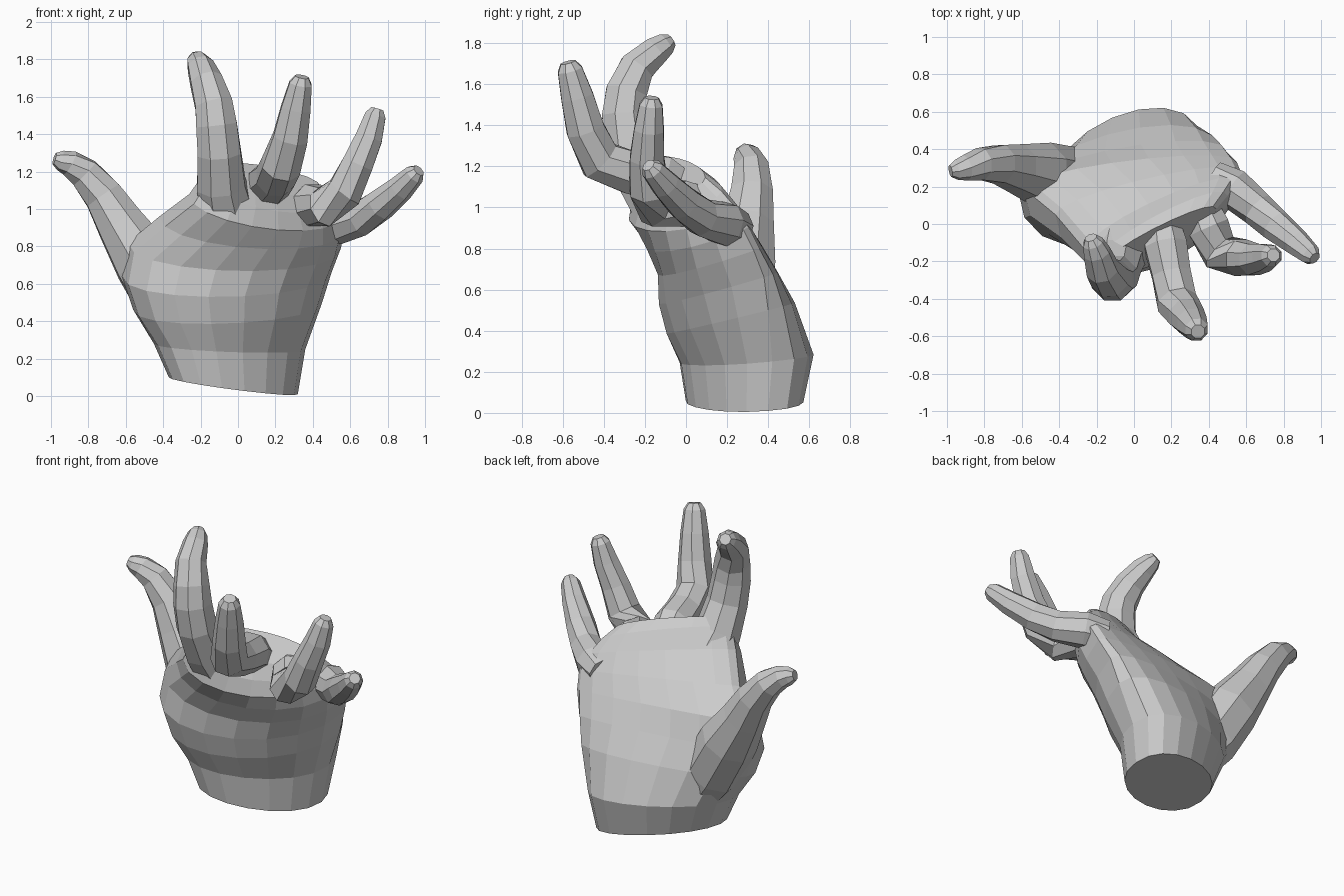
import bpy, math
from mathutils import Vector

cube = bpy.data.objects.get("Cube")
if cube:
    bpy.data.objects.remove(cube)


def loft(name, rings):
    """Skin a stack of equal-sized rings and cap both ends."""
    n = len(rings[0])
    verts = [p for ring in rings for p in ring]
    faces = [tuple(reversed(range(n))),
             tuple(range(len(verts) - n, len(verts)))]
    for r in range(len(rings) - 1):
        for i in range(n):
            j = (i + 1) % n
            faces.append((r * n + i, r * n + j, r * n + n + j, r * n + n + i))
    mesh = bpy.data.meshes.new(name)
    mesh.from_pydata(verts, [], faces)
    obj = bpy.data.objects.new(name, mesh)
    bpy.context.collection.objects.link(obj)
    return obj


def palm_ring(thumb_side, little_side, front, back, tilt, sides=18):
    """Flattened oval between two edge points with separate bulges."""
    a, b = Vector(thumb_side), Vector(little_side)
    mid, half = (a + b) / 2, (b - a) / 2
    ring = []
    for i in range(sides):
        t = math.tau * i / sides
        s = math.sin(t)
        depth = (back if s > 0 else front) * math.copysign(abs(s) ** 0.9, s)
        ring.append(mid + half * math.cos(t) + Vector((0, depth, depth * tilt)))
    return ring


def finger(name, path, sides=8):
    """Tapered tube along (x, y, z, radius) points with a rounded tip."""
    pts = [Vector(p[:3]) for p in path]
    radii = [p[3] for p in path]
    tip_dir = (pts[-1] - pts[-2]).normalized()
    pts.append(pts[-1] + tip_dir * radii[-1] * 0.6)
    radii.append(radii[-1] * 0.6)
    rings = []
    for i, p in enumerate(pts):
        t = (pts[min(i + 1, len(pts) - 1)] - pts[max(i - 1, 0)]).normalized()
        u = Vector((1, 0, 0))
        u = (u - t * u.dot(t)).normalized()
        v = t.cross(u)
        rings.append([p + radii[i] * (u * math.cos(a) + v * math.sin(a))
                      for a in (math.tau * (k + 0.5) / sides for k in range(sides))])
    return loft(name, rings)


# Palm and wrist, from the cut to the knuckles
hand = loft("hand", [
    palm_ring((-.37, .17, .1), (.32, .4, .01), .26, .26, 0.08),
    palm_ring((-.45, .17, .28), (.36, .42, .25), .3, .3, 0.1),
    palm_ring((-.56, .18, .46), (.45, .4, .5), .37, .21, 0.25),
    palm_ring((-.62, .18, .64), (.5, .38, .66), .4, .13, 0.3),
    palm_ring((-.59, .19, .82), (.55, .33, .79), .39, .08, 0.35),
    palm_ring((-.42, .05, .96), (.57, .28, .89), .34, .08, 0.4),
    palm_ring((-.26, -.14, 1.08), (.55, .22, .97), .26, .1, 0.5),
    palm_ring((-.19, -.2, 1.18), (.5, .15, 1.05), .17, .09, 0.7),
    palm_ring((-.15, -.21, 1.22), (.44, .08, 1.12), .08, .06, 1.0),
])

digits = {
    "thumb": [(-.24, .23, .3, .15), (-.36, .24, .48, .18), (-.5, .27, .72, .175),
              (-.63, .3, .92, .135), (-.72, .32, 1.07, .11),
              (-.82, .32, 1.19, .09), (-.9, .3, 1.245, .07),
              (-.95, .29, 1.26, .055)],
    "index_finger": [(-.06, -.1, .98, .16), (-.09, -.2, 1.13, .14),
                     (-.1, -.28, 1.3, .125), (-.115, -.3, 1.45, .118),
                     (-.13, -.29, 1.56, .108), (-.17, -.24, 1.68, .092),
                     (-.2, -.15, 1.76, .075), (-.22, -.1, 1.795, .058)],
    "middle_finger": [(.15, .0, 1.07, .1), (.17, -.12, 1.14, .122),
                      (.2, -.27, 1.17, .112), (.23, -.42, 1.23, .112),
                      (.28, -.49, 1.38, .1), (.31, -.53, 1.54, .085),
                      (.335, -.565, 1.67, .065)],
    "ring_finger": [(.35, .1, 1.0, .1), (.4, -.02, 1.02, .12),
                    (.46, -.15, 1.01, .108), (.57, -.18, 1.09, .103),
                    (.64, -.19, 1.24, .09), (.7, -.18, 1.38, .078),
                    (.735, -.17, 1.5, .06)],
    "little_finger": [(.42, .25, .9, .09), (.53, .19, .92, .11),
                      (.66, .08, .95, .095), (.76, -.01, 1.02, .088),
                      (.87, -.1, 1.11, .073), (.945, -.165, 1.185, .057)],
}

# Weld every digit into the palm
for name, path in digits.items():
    part = finger(name, path)
    mod = hand.modifiers.new("weld_" + name, 'BOOLEAN')
    mod.operation, mod.solver, mod.object = 'UNION', 'EXACT', part

graph = bpy.context.evaluated_depsgraph_get()
welded = bpy.data.meshes.new_from_object(hand.evaluated_get(graph))
hand.modifiers.clear()
hand.data = welded
for name in digits:
    bpy.data.objects.remove(bpy.data.objects[name])
